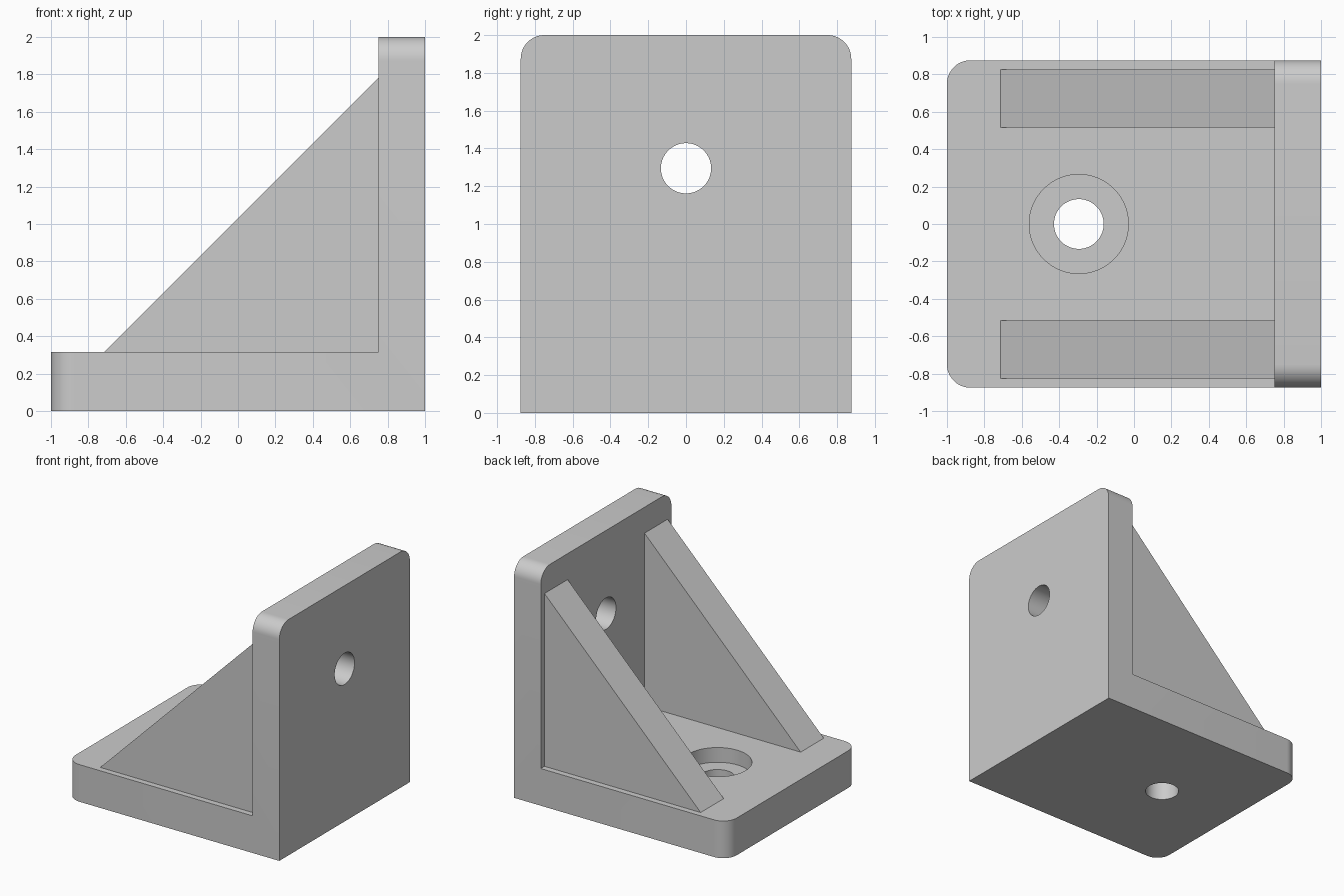
import bpy
import bmesh
from math import radians

if "Cube" in bpy.data.objects:
    bpy.data.objects.remove(bpy.data.objects["Cube"], do_unlink=True)

HALF_DEPTH = 0.875
BASE_TOP = 0.315
WALL_X = 0.75
CORNER = 0.125
HOLE_R = 0.133

# Single plain grey material
grey = bpy.data.materials.new("plain grey")
grey.use_nodes = True
colour = (0.6, 0.6, 0.6, 1)
grey.diffuse_color = colour
grey.node_tree.nodes["Principled BSDF"].inputs["Base Color"].default_value = colour


def prism(name, profile, y0, y1, round_edge=None):
    """Extrude an x-z profile from y0 to y1, rounding the edges that pass the test."""
    bm = bmesh.new()
    face = bm.faces.new([bm.verts.new((x, y0, z)) for x, z in profile])
    moved = bmesh.ops.extrude_face_region(bm, geom=[face])["geom"]
    verts = [v for v in moved if isinstance(v, bmesh.types.BMVert)]
    bmesh.ops.translate(bm, verts=verts, vec=(0, y1 - y0, 0))
    if round_edge:
        edges = [e for e in bm.edges if round_edge(*(v.co for v in e.verts))]
        bmesh.ops.bevel(bm, geom=edges, offset=CORNER, segments=12,
                        profile=0.5, affect='EDGES')
    bmesh.ops.recalc_face_normals(bm, faces=bm.faces)
    mesh = bpy.data.meshes.new(name)
    bm.to_mesh(mesh)
    bm.free()
    mesh.materials.append(grey)
    ob = bpy.data.objects.new(name, mesh)
    bpy.context.collection.objects.link(ob)
    return ob


def drill(target, radius, depth, location, rotation=(0, 0, 0)):
    """Cut a round hole centred on a point."""
    bpy.ops.mesh.primitive_cylinder_add(vertices=64, radius=radius, depth=depth,
                                        location=location, rotation=rotation)
    cutter = bpy.context.object
    cutter.name = "hole_cutter"
    cutter.hide_render = True
    cutter.data.materials.append(grey)
    mod = target.modifiers.new("hole", 'BOOLEAN')
    mod.operation = 'DIFFERENCE'
    mod.solver = 'EXACT'
    mod.object = cutter
    bpy.context.view_layer.objects.active = target
    bpy.ops.object.modifier_apply(modifier=mod.name)
    bpy.data.objects.remove(cutter, do_unlink=True)


def free_corner(a, b):
    """Upright edges at the base end, and crosswise edges at the wall top."""
    along_y = abs(a.y - b.y) > 0.01
    base_end = a.x < -0.99 and b.x < -0.99
    wall_top = a.z > 1.99 and b.z > 1.99
    return not along_y and (base_end or wall_top)


# L-shaped body: base plate and upright wall in one piece
profile = [(-1, 0), (1, 0), (1, 2), (WALL_X, 2), (WALL_X, BASE_TOP), (-1, BASE_TOP)]
body = prism("bracket_body", profile, -HALF_DEPTH, HALF_DEPTH, free_corner)

# Base hole with a wide recess, and a plain wall hole
drill(body, HOLE_R, 1, (-0.295, 0, 0.1))
drill(body, 0.265, 0.25, (-0.295, 0, BASE_TOP))
drill(body, HOLE_R, 1, (0.9, 0, 1.295), (0, radians(90), 0))

bpy.ops.object.select_all(action='DESELECT')
body.select_set(True)
bpy.context.view_layer.objects.active = body
bpy.ops.object.shade_smooth_by_angle(angle=radians(30))

# Triangular ribs, seated slightly into the base and wall
sink = 0.02
rib = [(-0.715 - sink, BASE_TOP - sink), (WALL_X + sink, BASE_TOP - sink),
       (WALL_X + sink, 1.78 + sink)]
for name, side in (("front_rib", -1), ("back_rib", 1)):
    prism(name, rib, side * 0.515, side * 0.825)
